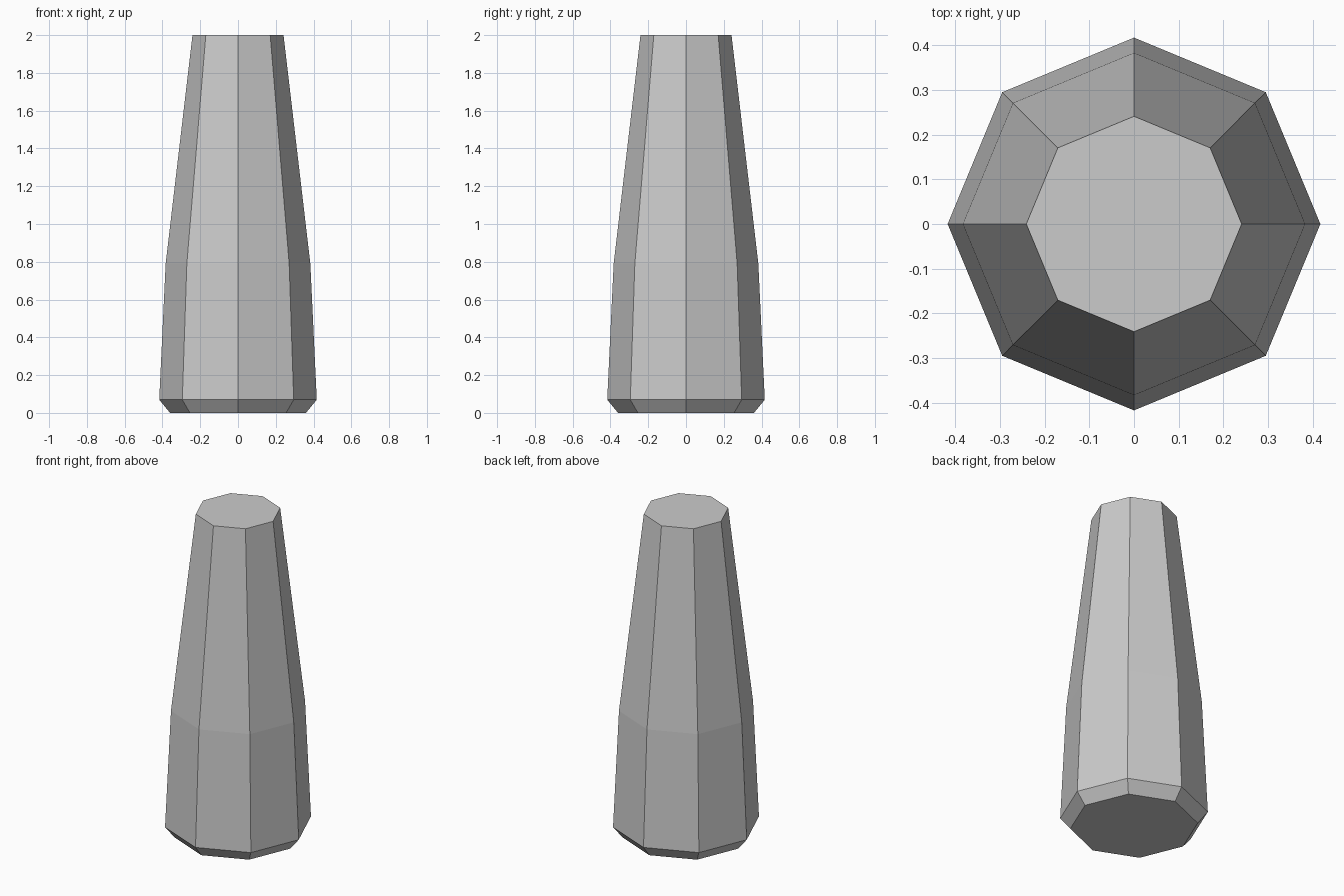
import bpy
import bmesh
from math import cos, sin, tau

if "Cube" in bpy.data.objects:
    bpy.data.objects.remove(bpy.data.objects["Cube"], do_unlink=True)

SIDES = 8
# (radius, height) from the chamfered foot to the flat top
PROFILE = [(0.36, 0.0), (0.417, 0.07), (0.383, 0.79), (0.241, 2.0)]

# Single light grey material
grey = bpy.data.materials.new("light_grey")
grey.use_nodes = True
colour = (0.6, 0.6, 0.6, 1.0)
grey.diffuse_color = colour
grey.node_tree.nodes["Principled BSDF"].inputs["Base Color"].default_value = colour

# Tapered octagonal post, lofted ring by ring
bm = bmesh.new()
rings = [
    [bm.verts.new((r * cos(tau * i / SIDES), r * sin(tau * i / SIDES), z)) for i in range(SIDES)]
    for r, z in PROFILE
]
for low, high in zip(rings, rings[1:]):
    for i in range(SIDES):
        j = (i + 1) % SIDES
        bm.faces.new((low[i], low[j], high[j], high[i]))

# Flat end caps
bm.faces.new(rings[0][::-1])
bm.faces.new(rings[-1])

mesh = bpy.data.meshes.new("tapered_post")
bm.to_mesh(mesh)
bm.free()
mesh.materials.append(grey)
post = bpy.data.objects.new("tapered_post", mesh)
bpy.context.collection.objects.link(post)
